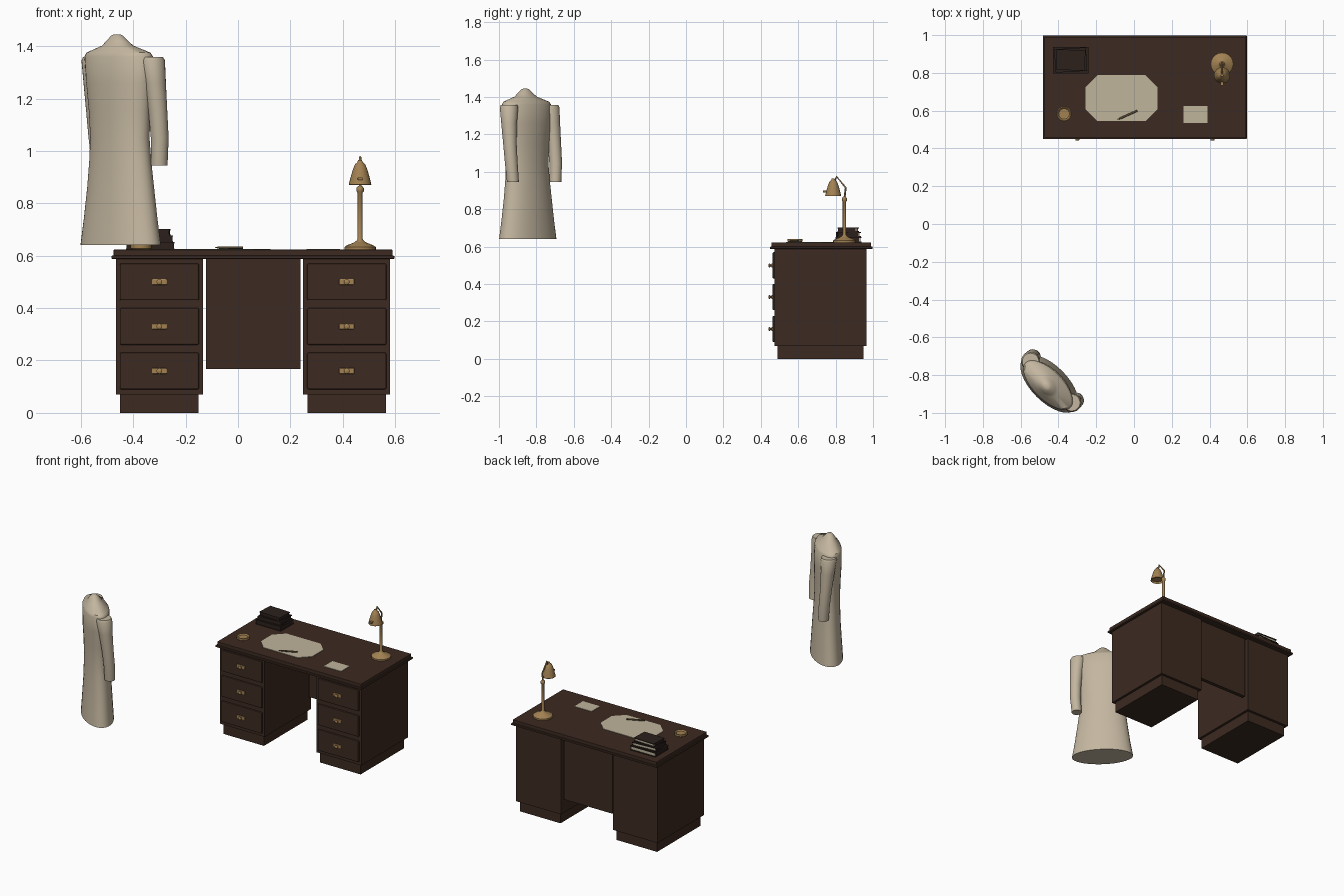
import bpy, bmesh, math
from mathutils import Matrix, Vector

if "Cube" in bpy.data.objects:
    bpy.data.objects.remove(bpy.data.objects["Cube"], do_unlink=True)


def material(name, rgb):
    m = bpy.data.materials.new(name)
    m.use_nodes = True
    m.diffuse_color = (*rgb, 1)
    node = m.node_tree.nodes["Principled BSDF"]
    node.inputs["Base Color"].default_value = (*rgb, 1)
    node.inputs["Roughness"].default_value = 0.6
    return m


wood = material("dark_wood", (0.045, 0.023, 0.015))
brass = material("brass", (0.36, 0.22, 0.085))
cloth = material("cloth", (0.55, 0.47, 0.35))
paper = material("paper", (0.52, 0.46, 0.33))
leather = material("leather", (0.025, 0.015, 0.012))
ink = material("pen_body", (0.12, 0.08, 0.04))


def finish(name, bm, mat, smooth=False, bevel=0):
    bmesh.ops.recalc_face_normals(bm, faces=bm.faces)
    mesh = bpy.data.meshes.new(name)
    bm.to_mesh(mesh)
    bm.free()
    obj = bpy.data.objects.new(name, mesh)
    bpy.context.collection.objects.link(obj)
    mesh.materials.append(mat)
    if bevel:
        mod = obj.modifiers.new("edge", "BEVEL")
        mod.width = bevel
        mod.segments = 2
    if smooth:
        bpy.ops.object.select_all(action="DESELECT")
        obj.select_set(True)
        bpy.context.view_layer.objects.active = obj
        bpy.ops.object.shade_smooth_by_angle(angle=math.radians(40))
    return obj


def box(name, x, y, z, mat, bevel=0, turn=0):
    """Box given by its (min, max) on each axis, turned about its own centre."""
    spans = [Vector(p) for p in zip(x, y, z)]
    size = spans[1] - spans[0]
    bm = bmesh.new()
    bmesh.ops.create_cube(bm, size=1, matrix=Matrix.Diagonal((*size, 1)))
    obj = finish(name, bm, mat, bevel=bevel)
    obj.location = (spans[0] + spans[1]) / 2
    obj.rotation_euler.z = turn
    return obj


def loft(name, rings, mat, place, segments=24):
    """Skin stacked ellipses (u, v, z, radius_u, radius_v) and cap both ends."""
    bm = bmesh.new()
    loops = []
    for u, v, z, ru, rv in rings:
        angles = [math.tau * i / segments for i in range(segments)]
        loops.append([bm.verts.new((u + ru * math.cos(a), v + rv * math.sin(a), z))
                      for a in angles])
    for low, high in zip(loops, loops[1:]):
        for i in range(segments):
            j = (i + 1) % segments
            bm.faces.new((low[i], low[j], high[j], high[i]))
    bm.faces.new(loops[0][::-1])
    bm.faces.new(loops[-1])
    bm.transform(place)
    return finish(name, bm, mat, smooth=True)


def turned(name, profile, mat, place, segments=24):
    return loft(name, [(0, 0, z, r, r) for r, z in profile], mat, place, segments)


def prism(name, outline, z0, z1, mat):
    bm = bmesh.new()
    face = bm.faces.new([bm.verts.new((x, y, z0)) for x, y in outline])
    new = bmesh.ops.extrude_face_region(bm, geom=[face])["geom"]
    verts = [g for g in new if isinstance(g, bmesh.types.BMVert)]
    bmesh.ops.translate(bm, verts=verts, vec=(0, 0, z1 - z0))
    return finish(name, bm, mat)


# Desk top: thin wider moulding under the main slab
box("desk_moulding", (-0.483, 0.597), (0.449, 0.998), (0.588, 0.6), wood, 0.003)
box("desk_top", (-0.475, 0.59), (0.457, 0.99), (0.598, 0.623), wood, 0.003)
box("back_panel", (-0.122, 0.238), (0.925, 0.95), (0.168, 0.59), wood)

# Pedestals with plinths, drawers and pulls
for side, cx in (("right", -0.3), ("left", 0.415)):
    box(f"{side}_pedestal", (cx - 0.166, cx + 0.166), (0.474, 0.965), (0.07, 0.59), wood)
    box(f"{side}_plinth", (cx - 0.15, cx + 0.15), (0.489, 0.948), (0, 0.071), wood)
    for row in range(3):
        z = 0.16 + 0.17 * row
        tag = f"{side}_drawer_{row + 1}"
        box(tag, (cx - 0.151, cx + 0.151), (0.463, 0.48), (z - 0.07, z + 0.07), wood, 0.005)
        box(f"{tag}_plate", (cx - 0.029, cx + 0.029), (0.457, 0.465),
            (z - 0.011, z + 0.011), brass, 0.003)
        facing = Matrix.Translation((cx, 0.459, z)) @ Matrix.Rotation(math.pi / 2, 4, "X")
        turned(f"{tag}_knob", [(0.005, 0), (0.005, 0.007), (0.011, 0.01), (0.011, 0.015),
                               (0.006, 0.018)], brass, facing, 12)

# Blotter, card and pen
cx, cy, w, d, cut = -0.066, 0.666, 0.19, 0.122, 0.064
corners = [(w - cut, -d), (w, cut - d), (w, d - cut), (w - cut, d)]
outline = corners + [(-x, -y) for x, y in corners]
prism("blotter", [(cx + x, cy + y) for x, y in outline], 0.622, 0.626, paper)
box("note_card", (0.262, 0.389), (0.534, 0.624), (0.622, 0.626), paper)
start, end = Vector((-0.087, 0.553, 0.631)), Vector((0.018, 0.6, 0.631))
along = Matrix.Translation(start) @ (end - start).to_track_quat("Z", "Y").to_matrix().to_4x4()
length = (end - start).length
turned("pen", [(0.001, 0), (0.005, 0.018), (0.005, length)], ink, along, 10)

# Small round dish
turned("dish", [(0.032, 0.622), (0.04, 0.628), (0.04, 0.64), (0.035, 0.642),
                (0.03, 0.638), (0.028, 0.634)], brass, Matrix.Translation((-0.37, 0.583, 0)))

# Stack of books, pages showing at the back
books = [(0.093, 0.07, 0.622, 0.652, 0), (0.084, 0.062, 0.652, 0.678, 0.06),
         (0.076, 0.054, 0.678, 0.702, -0.04)]
for n, (hw, hd, z0, z1, turn) in enumerate(books, 1):
    bx, by = -0.335, 0.868
    xs = (bx - hw, bx + hw)
    for part, z in (("bottom", (z0, z0 + 0.005)), ("top", (z1 - 0.005, z1))):
        box(f"book_{n}_{part}_cover", xs, (by - hd, by + hd), z, leather, turn=turn)
    box(f"book_{n}_case", (xs[0] + 0.002, xs[1] - 0.002), (by - hd + 0.002, by + hd - 0.012),
        (z0 + 0.004, z1 - 0.004), leather, turn=turn)
    box(f"book_{n}_pages", (xs[0] + 0.005, xs[1] - 0.005), (by - hd + 0.006, by + hd - 0.006),
        (z0 + 0.005, z1 - 0.005), paper, turn=turn)

# Desk lamp: base and stem, bent arm, bell shade, switch
lx, ly = 0.466, 0.847
turned("lamp_stand", [(0.06, 0.622), (0.06, 0.633), (0.05, 0.64), (0.024, 0.65), (0.013, 0.658),
                      (0.009, 0.665), (0.009, 0.84), (0.014, 0.846), (0.014, 0.858),
                      (0.007, 0.867)], brass, Matrix.Translation((lx, ly, 0)))
curve = bpy.data.curves.new("lamp_arm", "CURVE")
curve.dimensions = "3D"
curve.bevel_depth = 0.005
curve.bevel_resolution = 2
curve.use_fill_caps = True
path = curve.splines.new("POLY")
points = [(ly, 0.855), (ly + 0.007, 0.915), (ly - 0.042, 0.975), (ly - 0.052, 0.95)]
path.points.add(len(points) - 1)
for p, (y, z) in zip(path.points, points):
    p.co = (lx, y, z, 1)
arm = bpy.data.objects.new("lamp_arm", curve)
curve.materials.append(brass)
bpy.context.collection.objects.link(arm)
shade_place = Matrix.Translation((lx, 0.787, 0.87))
turned("lamp_shade", [(0.036, 0.012), (0.041, 0), (0.043, 0.002), (0.036, 0.03), (0.028, 0.058),
                      (0.02, 0.078), (0.011, 0.086), (0.007, 0.095)], brass, shade_place)
box("lamp_switch", (lx - 0.009, lx + 0.009), (0.732, 0.765), (0.889, 0.899), brass, 0.002)

# Coat: flared body, gathered shoulders and neck, two slightly bent sleeves
stand = Matrix.Translation((-0.448, -0.846, 0)) @ Matrix.Rotation(-math.pi / 4, 4, "Z")
body = [(0.64, 0.195, 0.096, 0), (0.74, 0.178, 0.09, 0), (0.86, 0.161, 0.083, 0),
        (0.96, 0.149, 0.078, -0.002), (1.05, 0.142, 0.075, -0.004), (1.15, 0.148, 0.077, -0.005),
        (1.26, 0.16, 0.081, -0.007), (1.36, 0.168, 0.078, -0.01), (1.375, 0.158, 0.07, -0.012),
        (1.402, 0.07, 0.046, -0.016), (1.418, 0.05, 0.036, -0.018), (1.44, 0.025, 0.02, -0.019),
        (1.445, 0.012, 0.01, -0.019)]
loft("coat_body", [(0, v, z, ru, rv) for z, ru, rv, v in body], cloth, stand, 32)
sleeve = [(0.16, 0.048, 0.945, 0.032, 0.032), (0.168, 0.043, 1.05, 0.034, 0.034),
          (0.168, 0.033, 1.15, 0.036, 0.036), (0.163, 0.022, 1.26, 0.042, 0.042),
          (0.156, 0.014, 1.345, 0.049, 0.049), (0.154, 0.013, 1.358, 0.044, 0.044)]
for side, s in (("left", -1), ("right", 1)):
    loft(f"coat_{side}_sleeve", [(s * u, *rest) for u, *rest in sleeve], cloth, stand)
